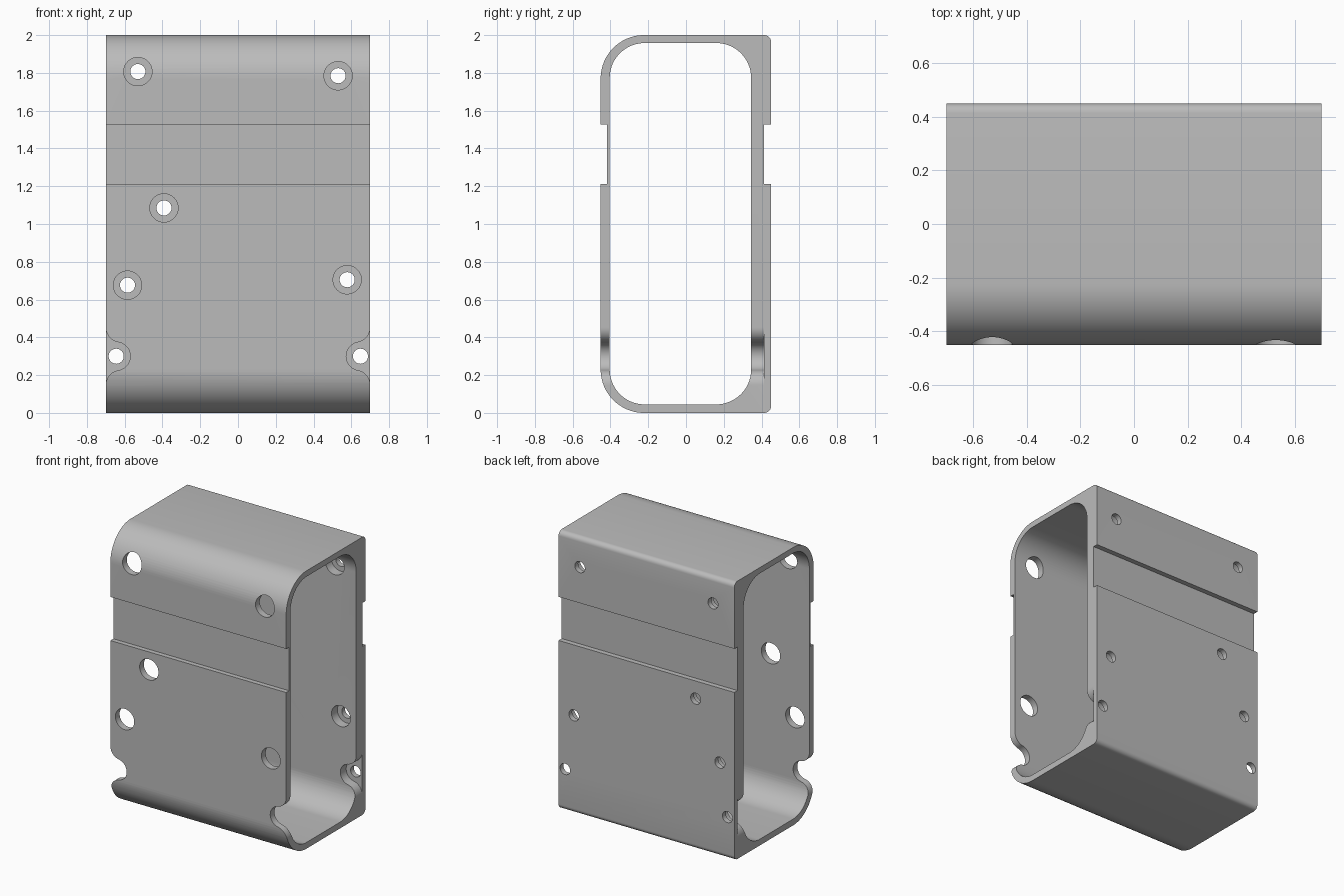
import bpy, bmesh, math
from mathutils import Vector

if "Cube" in bpy.data.objects:
    bpy.data.objects.remove(bpy.data.objects["Cube"])

HALF = 0.70                    # half width along x
HOLE_R, SCREW_R = 0.075, 0.04
SEAT_Y = 0.412                 # floor of the counterbores in the back wall

grey = bpy.data.materials.new("grey plastic")
grey.diffuse_color = (0.5, 0.5, 0.5, 1)
grey.use_nodes = True
grey.node_tree.nodes["Principled BSDF"].inputs["Base Color"].default_value = grey.diffuse_color


def arc(cx, cy, r, a0, a1, n):
    """Points on an arc, angles in degrees."""
    return [(cx + r * math.cos(math.radians(a0 + (a1 - a0) * i / n)),
             cy + r * math.sin(math.radians(a0 + (a1 - a0) * i / n)))
            for i in range(n + 1)]


def prism(name, pts, axis, lo, hi):
    """Extrude a closed 2D outline along x (points are y,z) or y (points are x,z)."""
    place = (lambda p, t: (t, p[0], p[1])) if axis == 'x' else (lambda p, t: (p[0], t, p[1]))
    bm = bmesh.new()
    face = bm.faces.new([bm.verts.new(place(p, lo)) for p in pts])
    ext = bmesh.ops.extrude_face_region(bm, geom=[face])
    step = Vector(place((0, 0), hi - lo))
    bmesh.ops.translate(bm, vec=step, verts=[v for v in ext['geom'] if isinstance(v, bmesh.types.BMVert)])
    bmesh.ops.recalc_face_normals(bm, faces=bm.faces)
    mesh = bpy.data.meshes.new(name)
    bm.to_mesh(mesh)
    bm.free()
    mesh.materials.append(grey)
    obj = bpy.data.objects.new(name, mesh)
    bpy.context.collection.objects.link(obj)
    return obj


def cut(obj, cutter):
    """Subtract the cutter, apply, and discard it."""
    mod = obj.modifiers.new("cut", 'BOOLEAN')
    mod.operation, mod.solver, mod.object = 'DIFFERENCE', 'EXACT', cutter
    bpy.context.view_layer.objects.active = obj
    bpy.ops.object.modifier_apply(modifier=mod.name)
    bpy.data.objects.remove(cutter)


# Outer shell: wide front rounds, small back rounds, a shallow band groove front and back
F, B, R, r = -0.452, 0.45, 0.23, 0.035
G0, G1 = 1.212, 1.526
outline = (arc(F + R, R, R, 180, 270, 20) + arc(B - r, r, r, 270, 360, 6)
           + [(B, G0), (0.414, G0), (0.414, G1), (B, G1)]
           + arc(B - r, 2 - r, r, 0, 90, 6) + arc(F + R, 2 - R, R, 90, 180, 20)
           + [(F, G1), (-0.418, G1), (-0.418, G0), (F, G0)])
housing = prism("housing", outline, 'x', -HALF, HALF)

# Rounded opening through the whole width
y0, y1, z0, z1, ri = -0.404, 0.345, 0.045, 1.958, 0.185
opening = (arc(y0 + ri, z0 + ri, ri, 180, 270, 18) + arc(y1 - ri, z0 + ri, ri, 270, 360, 18)
           + arc(y1 - ri, z1 - ri, ri, 0, 90, 18) + arc(y0 + ri, z1 - ri, ri, 90, 180, 18))
cut(housing, prism("opening", opening, 'x', -1, 1))

# Access holes through the front, continued as counterbores in the back wall
holes = [(-0.53, 1.807), (0.53, 1.785), (-0.392, 1.085), (-0.585, 0.676), (0.578, 0.705)]
for x, z in holes:
    cut(housing, prism("access_hole", arc(x, z, HOLE_R, 0, 352.5, 47), 'y', -0.6, SEAT_Y))

# Edge notches: a hole blended into the side edge by two rounds
corners = [(-0.645, 0.30), (0.648, 0.30)]
for x, z in corners:
    side = -1 if x < 0 else 1
    u = -abs(x)                                   # drawn on the left, then mirrored
    fr = 0.08
    cx = -HALF + fr
    dz = math.sqrt((HOLE_R + fr) ** 2 - (cx - u) ** 2)
    a = math.degrees(math.atan2(dz, cx - u))      # direction from hole to upper round
    half = ([(-0.8, dz)] + arc(cx, dz, fr, 180, 180 + a, 12)
            + arc(u, 0, HOLE_R, a, 0, 12)[1:])
    full = half + [(px, -pz) for px, pz in reversed(half[:-1])]
    cut(housing, prism("edge_notch", [(-side * px, z + pz) for px, pz in full], 'y', -0.6, SEAT_Y))

# Screw holes through the back wall
for x, z in holes + corners:
    cut(housing, prism("screw_hole", arc(x, z, SCREW_R, 0, 348.75, 31), 'y', 0.3, 0.6))

bpy.ops.object.select_all(action='DESELECT')
housing.select_set(True)
bpy.context.view_layer.objects.active = housing
bpy.ops.object.shade_smooth_by_angle(angle=math.radians(30))
